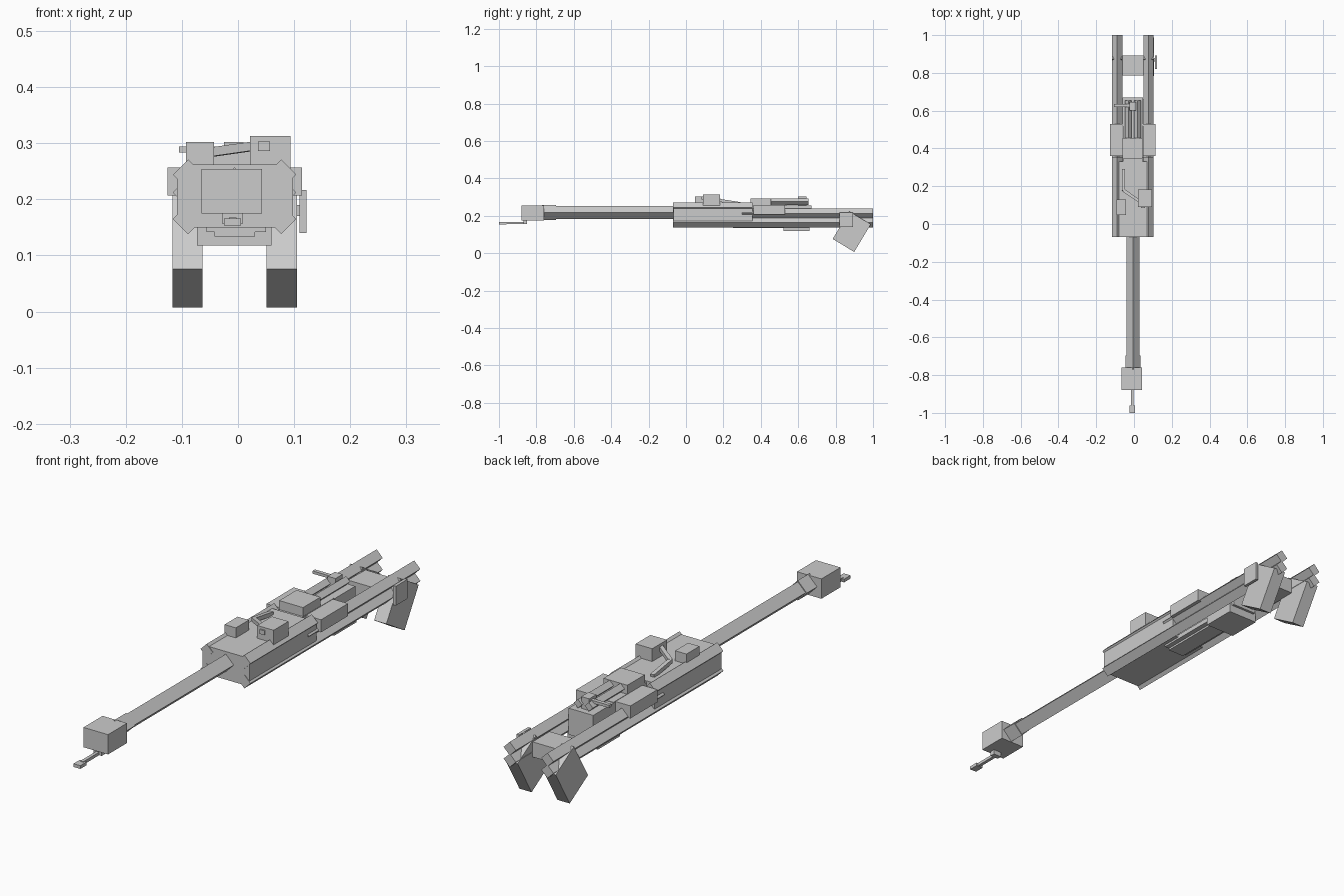
import bpy
import bmesh
import math
from mathutils import Matrix, Vector

if "Cube" in bpy.data.objects:
    bpy.data.objects.remove(bpy.data.objects["Cube"])

CX = -0.006          # mirror line of the carriage


def make(name, bm):
    me = bpy.data.meshes.new(name)
    bm.to_mesh(me)
    bm.free()
    ob = bpy.data.objects.new(name, me)
    bpy.context.collection.objects.link(ob)
    return ob


def box(name, x, y, z, tilt=0.0):
    """Box from (min, max) ranges, optionally tilted about the x axis."""
    bm = bmesh.new()
    c = Vector([(r[0] + r[1]) / 2 for r in (x, y, z)])
    s = [r[1] - r[0] for r in (x, y, z)]
    m = Matrix.Translation(c) @ Matrix.Rotation(tilt, 4, 'X') @ Matrix.Diagonal((*s, 1))
    bmesh.ops.create_cube(bm, size=1, matrix=m)
    return make(name, bm)


def tube(name, x, z, r, y0, y1):
    """Four-sided tube along y, standing on its edge."""
    bm = bmesh.new()
    m = Matrix.Translation((x, (y0 + y1) / 2, z)) @ Matrix.Rotation(math.pi / 2, 4, 'X')
    bmesh.ops.create_cone(bm, cap_ends=True, segments=4, radius1=r, radius2=r,
                          depth=y1 - y0, matrix=m)
    return make(name, bm)


def bar(name, a, b, w):
    """Square bar between two points."""
    a, b = Vector(a), Vector(b)
    d = b - a
    m = (Matrix.Translation((a + b) / 2) @ d.to_track_quat('Z', 'Y').to_matrix().to_4x4()
         @ Matrix.Diagonal((w, w, d.length, 1)))
    bm = bmesh.new()
    bmesh.ops.create_cube(bm, size=1, matrix=m)
    return make(name, bm)


# Barrel, collar, muzzle brake and towing eye
tube("barrel", CX, 0.217, 0.035, -0.80, 0.0)
tube("barrel_collar", CX, 0.217, 0.040, -0.77, -0.695)
box("muzzle_brake", (-0.065, 0.043), (-0.88, -0.76), (0.175, 0.254))
box("tow_bar", (-0.016, -0.003), (-0.97, -0.85), (0.156, 0.168))
box("tow_bracket", (-0.028, 0.008), (-0.87, -0.85), (0.156, 0.178))
box("tow_eye", (-0.025, 0.005), (-1.0, -0.96), (0.153, 0.166))

# Carriage body
box("body_core", (-0.085, 0.074), (-0.068, 0.33), (0.15, 0.262))
box("body_side_panels", (-0.109, 0.098), (-0.068, 0.355), (0.172, 0.243))

# Trails, side boxes and spades on both sides
for side, s in (("left", -1), ("right", 1)):
    x = CX + s * 0.083

    def span(a, b):
        return tuple(sorted((CX + s * a, CX + s * b)))

    tube(side + "_upper_tube", x, 0.244, 0.027, -0.07, 0.355)
    tube(side + "_middle_tube", x, 0.212, 0.027, 0.30, 1.0)
    tube(side + "_lower_tube", x, 0.165, 0.027, -0.07, 1.0)
    box(side + "_side_box", span(0.054, 0.120), (0.36, 0.53), (0.207, 0.257))
    box(side + "_spade", span(0.057, 0.111), (0.819, 0.953), (0.029, 0.201),
        tilt=-math.radians(31))
box("trail_crossbar", (-0.065, 0.052), (0.785, 0.893), (0.145, 0.205))
box("spade_plate", (0.110, 0.122), (0.82, 0.893), (0.14, 0.217))
box("plate_pin", (0.09, 0.114), (0.86, 0.88), (0.17, 0.19))

# Cradle and breech
box("cradle", (-0.058, 0.046), (0.32, 0.54), (0.155, 0.257))
box("breech_block", (-0.060, 0.048), (0.52, 0.67), (0.15, 0.255))
box("breech_base", (-0.073, 0.060), (0.52, 0.66), (0.118, 0.165))
box("belly_plate", (-0.056, 0.050), (0.25, 0.53), (0.142, 0.16))
box("belly_rail", (-0.042, 0.030), (0.25, 0.53), (0.134, 0.15))
box("recoil_housing", (-0.060, 0.045), (0.345, 0.455), (0.25, 0.293))
for i, x in enumerate((-0.030, 0.018)):
    tube("recoil_rod_%d" % i, x, 0.275, 0.018, 0.45, 0.655)
box("lever_mount", (-0.025, 0.010), (0.60, 0.645), (0.25, 0.302))
box("breech_lever", (-0.105, 0.0), (0.62, 0.635), (0.283, 0.294))

# Sights and bent rod on top of the body
box("left_sight_box", (-0.093, -0.043), (0.048, 0.13), (0.255, 0.302))
box("right_sight_box", (0.021, 0.094), (0.09, 0.183), (0.255, 0.313))
box("sight_lens", (0.036, 0.057), (0.084, 0.10), (0.286, 0.303))
bar("bent_rod_back", (-0.055, 0.29, 0.265), (-0.055, 0.175, 0.283), 0.016)
bar("bent_rod_front", (-0.055, 0.178, 0.283), (0.03, 0.12, 0.295), 0.016)
